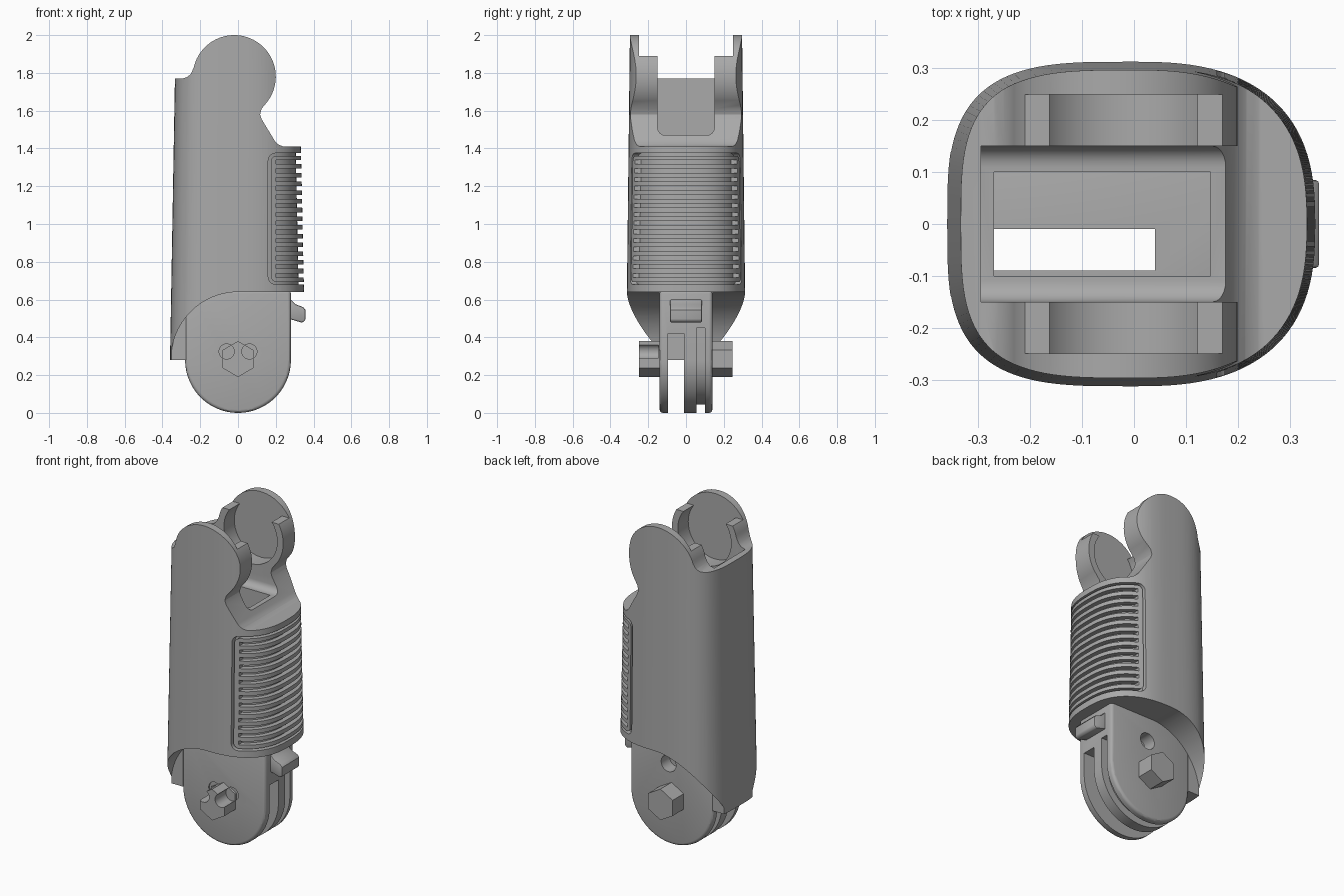
import bpy, bmesh, math

cube = bpy.data.objects.get("Cube")
if cube:
    bpy.data.objects.remove(cube, do_unlink=True)

grey = bpy.data.materials.new("matte_grey")
grey.use_nodes = True
grey.diffuse_color = (0.4, 0.4, 0.4, 1)
grey.node_tree.nodes["Principled BSDF"].inputs["Base Color"].default_value = (0.4, 0.4, 0.4, 1)


def make(name, bm):
    bmesh.ops.recalc_face_normals(bm, faces=bm.faces[:])
    me = bpy.data.meshes.new(name)
    bm.to_mesh(me)
    bm.free()
    me.materials.append(grey)
    ob = bpy.data.objects.new(name, me)
    bpy.context.collection.objects.link(ob)
    return ob


def loft(name, rings):
    bm = bmesh.new()
    loops = [[bm.verts.new(p) for p in r] for r in rings]
    n = len(loops[0])
    for a, b in zip(loops, loops[1:]):
        for i in range(n):
            j = (i + 1) % n
            bm.faces.new((a[i], a[j], b[j], b[i]))
    bm.faces.new(loops[0][::-1])
    bm.faces.new(loops[-1])
    return make(name, bm)


def prism(name, profile, y0, y1):
    """Extrude an (x, z) outline along y."""
    return loft(name, [[(x, y, z) for x, z in profile] for y in (y0, y1)])


def box(name, x, y, z):
    return prism(name, [(x[0], z[0]), (x[1], z[0]), (x[1], z[1]), (x[0], z[1])], *y)


def arc(cx, cz, rx, rz, a0, a1, n=24):
    angles = [math.radians(a0 + (a1 - a0) * i / n) for i in range(n + 1)]
    return [(cx + rx * math.cos(a), cz + rz * math.sin(a)) for a in angles]


def disc(name, cx, cz, r, y0, y1, n=48):
    return prism(name, arc(cx, cz, r, r, 0, 360, n)[:-1], y0, y1)


def rounded(x0, x1, z0, z1, r):
    pts = []
    for cx, cz, a in ((x1 - r, z0 + r, -90), (x1 - r, z1 - r, 0),
                      (x0 + r, z1 - r, 90), (x0 + r, z0 + r, 180)):
        pts += arc(cx, cz, r, r, a, a + 90, 6)
    return pts


def apply_mods(ob):
    dg = bpy.context.evaluated_depsgraph_get()
    me = bpy.data.meshes.new_from_object(ob.evaluated_get(dg))
    ob.modifiers.clear()
    ob.data = me


def boolean(ob, cutter, op="DIFFERENCE", keep=False):
    m = ob.modifiers.new("cut", "BOOLEAN")
    m.operation, m.solver, m.object = op, "EXACT", cutter
    apply_mods(ob)
    if not keep:
        bpy.data.objects.remove(cutter, do_unlink=True)


def bevel(ob, width, segments=3, angle=50):
    m = ob.modifiers.new("bevel", "BEVEL")
    m.width, m.segments, m.angle_limit = width, segments, math.radians(angle)
    apply_mods(ob)


def section(z, inset=0.0, n=112):
    """Rounded-square cross-section, fuller at the -x side, tapering upward."""
    t = (z - 0.28) / 1.72
    pts = []
    for i in range(n):
        a = 2 * math.pi * i / n
        c, s = math.cos(a), math.sin(a)
        p = 2 / (2.6 if c > 0 else 3.4)
        rx = (0.357 - 0.036 * t if c > 0 else 0.36 - 0.03 * t) - inset
        ry = 0.317 - 0.02 * t - inset
        pts.append((math.copysign(abs(c) ** p * rx, c), math.copysign(abs(s) ** p * ry, s), z))
    return pts


# Shell: tapered loft trimmed to the side outline with round ears
shell = loft("shell", [section(0.28), section(2.02)])
outline = [(-0.5, 0.2), (0.5, 0.2), (0.5, 1.41), (0.24, 1.41)]
outline += [(0.215, 1.42), (0.195, 1.44), (0.125, 1.555), (0.117, 1.58), (0.125, 1.61)]
outline += arc(-0.02, 1.78, 0.22, 0.22, -35, 168, 48)
outline += [(-0.25, 1.795), (-0.268, 1.778), (-0.295, 1.77), (-0.5, 1.77)]
boolean(shell, prism("outline", outline, -1, 1), "INTERSECT")

# Channel between the ears and the shaft below it
channel = loft("channel", [[(x, y, z) for y, z in rounded(-0.15, 0.15, 1.47, 2.3, 0.04)]
                           for x in (-0.295, 0.6)])
boolean(shell, channel)
boolean(shell, box("shaft", (-0.27, 0.147), (-0.1, 0.1), (0.4, 1.6)))

# Open sockets inside each ear
for s in (-1, 1):
    y = sorted((s * 0.1, s * 0.25))
    boolean(shell, disc("socket", -0.02, 1.78, 0.18, *y))
    boolean(shell, box("socket_mouth", (-0.5, 0.5), y, (1.89, 2.2)))

# Arched lower edge on both sides, open middle for the hinge
arch = [(-0.5, 0.1), (-0.5, 0.28)] + arc(0, 0.28, 0.355, 0.36, 180, 90) + [(0.5, 0.64), (0.5, 0.1)]
for s in (-1, 1):
    boolean(shell, prism("arch", arch, *sorted((s * 0.139, s * 0.6))))
boolean(shell, box("hinge_space", (-0.275, 0.6), (-0.14, 0.14), (0.1, 0.64)))

# Ribbed grip: framed panel with horizontal slots
core = loft("core", [section(0.4, 0.028), section(1.6, 0.028)])
frame = prism("frame", rounded(0.16, 0.6, 0.68, 1.375, 0.04), -0.5, 0.5)
boolean(frame, prism("frame_inner", rounded(0.174, 0.7, 0.694, 1.361, 0.03), -0.6, 0.6))
boolean(frame, core, keep=True)
boolean(shell, frame)
count = 14
for i in range(count):
    z = 0.728 + i * 0.6 / (count - 1)
    slot = box("slot", (0.2, 0.6), (-0.5, 0.5), (z - 0.011, z + 0.011))
    boolean(slot, core, keep=True)
    boolean(shell, slot)
bpy.data.objects.remove(core, do_unlink=True)

# Hinge lug with rounded end
hinge = prism("hinge_lug", arc(0, 0.28, 0.28, 0.28, 180, 360, 48) + [(0.28, 0.65), (-0.28, 0.65)],
              -0.14, 0.14)
bevel(hinge, 0.018)
boolean(hinge, box("fork_gap", (-0.5, 0.5), (-0.095, -0.01), (-0.1, 0.42)))
boolean(hinge, box("fork_well", (-0.27, 0.04), (-0.09, -0.01), (0.3, 0.8)))

# Groove around the thick fork plate
groove = prism("groove", arc(0, 0.28, 0.5, 0.5, 180, 360, 48) + [(0.5, 0.45), (-0.5, 0.45)], 0.055, 0.1)
boolean(groove, prism("groove_core", arc(0, 0.28, 0.235, 0.235, 180, 360, 48)
                      + [(0.235, 0.6), (-0.235, 0.6)], 0, 0.2))
boolean(hinge, groove)
boolean(hinge, disc("side_hole", 0.02, 0.49, 0.05, 0.06, 0.3))

# Hexagonal pin ends, the front one with two round notches
pins = []
for name, y in (("front_pin", (-0.25, -0.1)), ("back_pin", (0.1, 0.247))):
    pins.append(prism(name, arc(0, 0.285, 0.095, 0.095, 30, 390, 6)[:-1], *y))
for x in (-0.06, 0.06):
    boolean(pins[0], disc("notch", x, 0.325, 0.04, -0.4, -0.145, 32))
    boolean(hinge, disc("notch", x, 0.325, 0.04, -0.4, -0.132, 32))

# Stop tab on the grip side
tab = prism("stop_tab", [(0.22, 0.6), (0.28, 0.6), (0.305, 0.575), (0.345, 0.56), (0.357, 0.545),
                         (0.357, 0.49), (0.34, 0.477), (0.28, 0.495), (0.22, 0.495)], -0.085, 0.085)
bevel(tab, 0.008, 2)

# Smooth shading with sharp edges kept
for ob in [shell, hinge, tab] + pins:
    bpy.ops.object.select_all(action="DESELECT")
    ob.select_set(True)
    bpy.context.view_layer.objects.active = ob
    bpy.ops.object.shade_smooth_by_angle(angle=math.radians(30))
